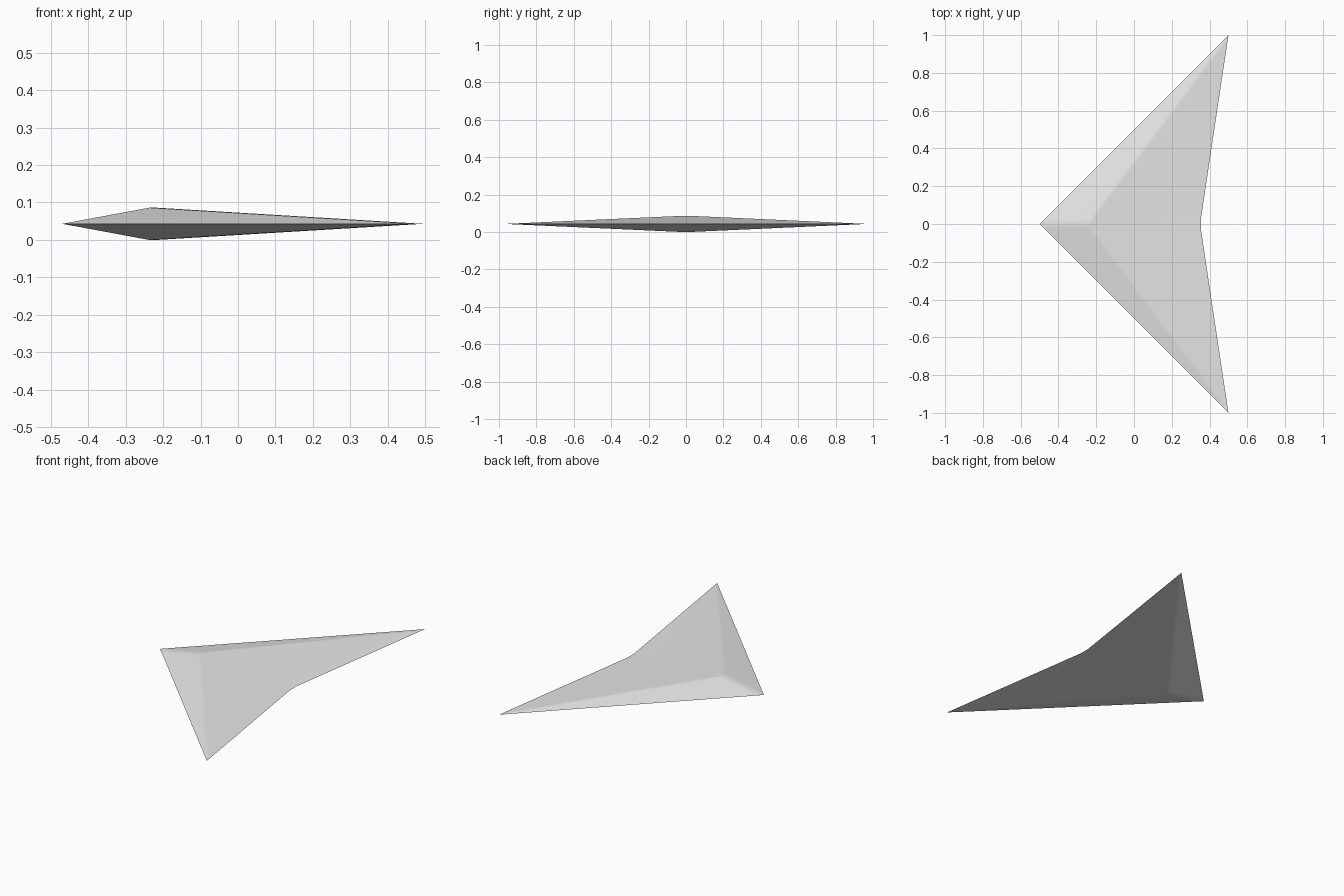
import bpy
import bmesh
from mathutils import Vector

cube = bpy.data.objects.get("Cube")
if cube:
    bpy.data.objects.remove(cube, do_unlink=True)

MID = 0.043       # height of the sharp rim
PEAK = 0.045      # unsoftened peak above or below the rim
SOFT = 0.05       # how far each facet is drawn back from the peak
TRIM = 0.03       # how far each facet is drawn back along the rim

# Rim: nose, right tip, tail notch, left tip
RIM = [Vector(p) for p in ((-0.5, 0, MID), (0.5, -1, MID), (0.35, 0, MID), (0.5, 1, MID))]

grey = bpy.data.materials.new("light grey")
grey.use_nodes = True
colour = (0.8, 0.8, 0.8, 1)
grey.diffuse_color = colour
grey.node_tree.nodes["Principled BSDF"].inputs["Base Color"].default_value = colour

bm = bmesh.new()


def add_half(side):
    """Four broad facets joined by narrow softened ridges and a small cap."""
    peak = Vector((-0.25, 0, MID + side * PEAK))
    corners = [bm.verts.new(p) for p in RIM]
    facets = []
    for i, a in enumerate(RIM):
        b = RIM[(i + 1) % 4]
        inner = peak.lerp((a + b + peak) / 3, SOFT * 1.5)
        inner.z = MID + side * 0.043
        points = (a.lerp(b, TRIM), b.lerp(a, TRIM), inner)
        facets.append([bm.verts.new(p) for p in points])
        bm.faces.new(facets[-1])
    for i, corner in enumerate(corners):
        before, after = facets[i - 1], facets[i]
        bm.faces.new((corner, after[0], before[1]))
        bm.faces.new((before[1], after[0], after[2], before[2]))
    bm.faces.new([f[2] for f in facets])


add_half(1)
add_half(-1)
bmesh.ops.remove_doubles(bm, verts=bm.verts, dist=0.0001)
bmesh.ops.recalc_face_normals(bm, faces=bm.faces)

# Smooth ridges, crisp rim
for face in bm.faces:
    face.smooth = True
for edge in bm.edges:
    edge.smooth = not all(abs(v.co.z - MID) < 0.001 for v in edge.verts)

mesh = bpy.data.meshes.new("dart_wing")
bm.to_mesh(mesh)
bm.free()
mesh.materials.append(grey)
wing = bpy.data.objects.new("dart_wing", mesh)
bpy.context.collection.objects.link(wing)
weighted = wing.modifiers.new("flat facets", "WEIGHTED_NORMAL")
weighted.keep_sharp = True
